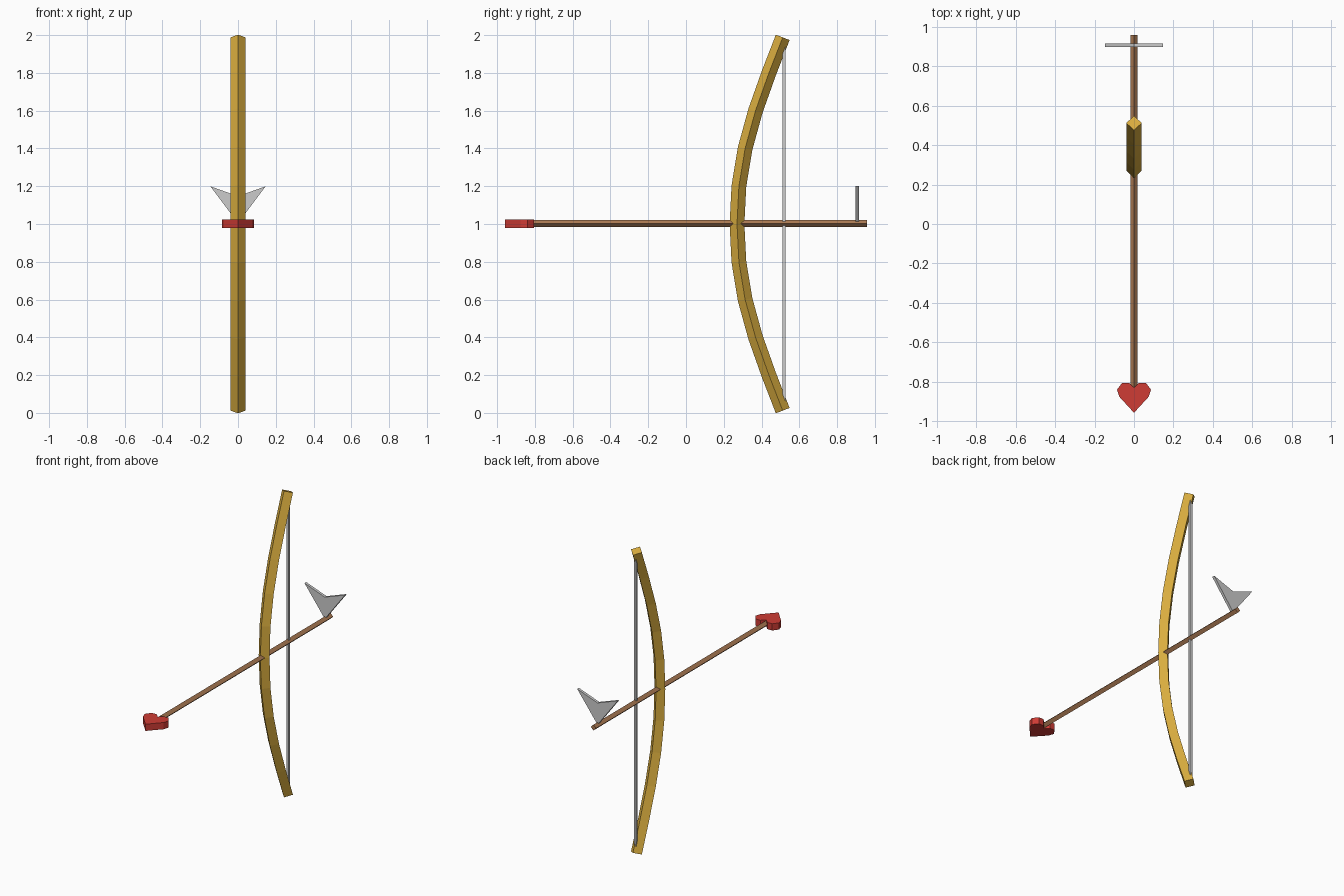
import bpy
import bmesh
from mathutils import Vector

if "Cube" in bpy.data.objects:
    bpy.data.objects.remove(bpy.data.objects["Cube"], do_unlink=True)


def material(name, rgb):
    m = bpy.data.materials.new(name)
    m.use_nodes = True
    m.diffuse_color = (*rgb, 1)
    m.node_tree.nodes["Principled BSDF"].inputs["Base Color"].default_value = (*rgb, 1)
    return m


gold = material("golden wood", (0.70, 0.42, 0.05))
brown = material("brown wood", (0.42, 0.20, 0.09))
red = material("red", (0.62, 0.045, 0.035))
grey = material("light grey", (0.60, 0.60, 0.60))


def finish(name, bm, mat):
    bmesh.ops.recalc_face_normals(bm, faces=bm.faces)
    mesh = bpy.data.meshes.new(name)
    bm.to_mesh(mesh)
    bm.free()
    mesh.materials.append(mat)
    obj = bpy.data.objects.new(name, mesh)
    bpy.context.collection.objects.link(obj)
    return obj


def rod(name, path, section, mat):
    """Sweep a four-cornered section along a path in the YZ plane."""
    bm = bmesh.new()
    pts = [Vector((0, y, z)) for y, z in path]
    side = Vector((1, 0, 0))
    rings = []
    for i, p in enumerate(pts):
        along = (pts[min(i + 1, len(pts) - 1)] - pts[max(i - 1, 0)]).normalized()
        normal = along.cross(side)
        rings.append([bm.verts.new(p + side * a + normal * b) for a, b in section])
    for r, s in zip(rings, rings[1:]):
        for k in range(4):
            n = (k + 1) % 4
            bm.faces.new((r[k], r[n], s[n], s[k]))
    bm.faces.new(rings[0])
    bm.faces.new(rings[-1])
    return finish(name, bm, mat)


def plate(name, half, origin, depth, mat):
    """Mirror a half outline across x = 0 and extrude it along depth."""
    outline = half + [(-x, v) for x, v in reversed(half) if x > 0]
    flat = depth.z > 0
    bm = bmesh.new()
    verts = [bm.verts.new(Vector((x, v, 0) if flat else (x, 0, v)) + origin)
             for x, v in outline]
    face = bm.faces.new(verts)
    new = bmesh.ops.extrude_face_region(bm, geom=[face])["geom"]
    bmesh.ops.translate(bm, vec=depth,
                        verts=[g for g in new if isinstance(g, bmesh.types.BMVert)])
    return finish(name, bm, mat)


def diamond(r):
    return [(r, 0), (0, r), (-r, 0), (0, -r)]


def square(r):
    return [(r, r), (-r, r), (-r, -r), (r, -r)]


# Curved bow limb, mirrored about mid height
upper = [(0.28, 1.2), (0.313, 1.4), (0.368, 1.6), (0.439, 1.8), (0.512, 1.988)]
lower = [(y, 2 - z) for y, z in reversed(upper)]
rod("bow", lower + [(0.27, 1.0)] + upper, diamond(0.039), gold)

# Bow string
rod("bow_string", [(0.52, 0.02), (0.52, 1.98)], square(0.008), grey)

# Arrow shaft
rod("arrow_shaft", [(-0.84, 1.002), (0.957, 1.002)], diamond(0.019), brown)

# Heart-shaped arrow head
heart = [(0, -0.957), (0.075, -0.875), (0.086, -0.84), (0.06, -0.805),
         (0.025, -0.805), (0, -0.83)]
plate("heart_head", heart, Vector((0, 0, 0.98)), Vector((0, 0, 0.044)), red)

# V-shaped fletching
vane = [(0, 1.005), (0.147, 1.2), (0, 1.147)]
plate("fletching", vane, Vector((0, 0.897, 0)), Vector((0, 0.018, 0)), grey)
